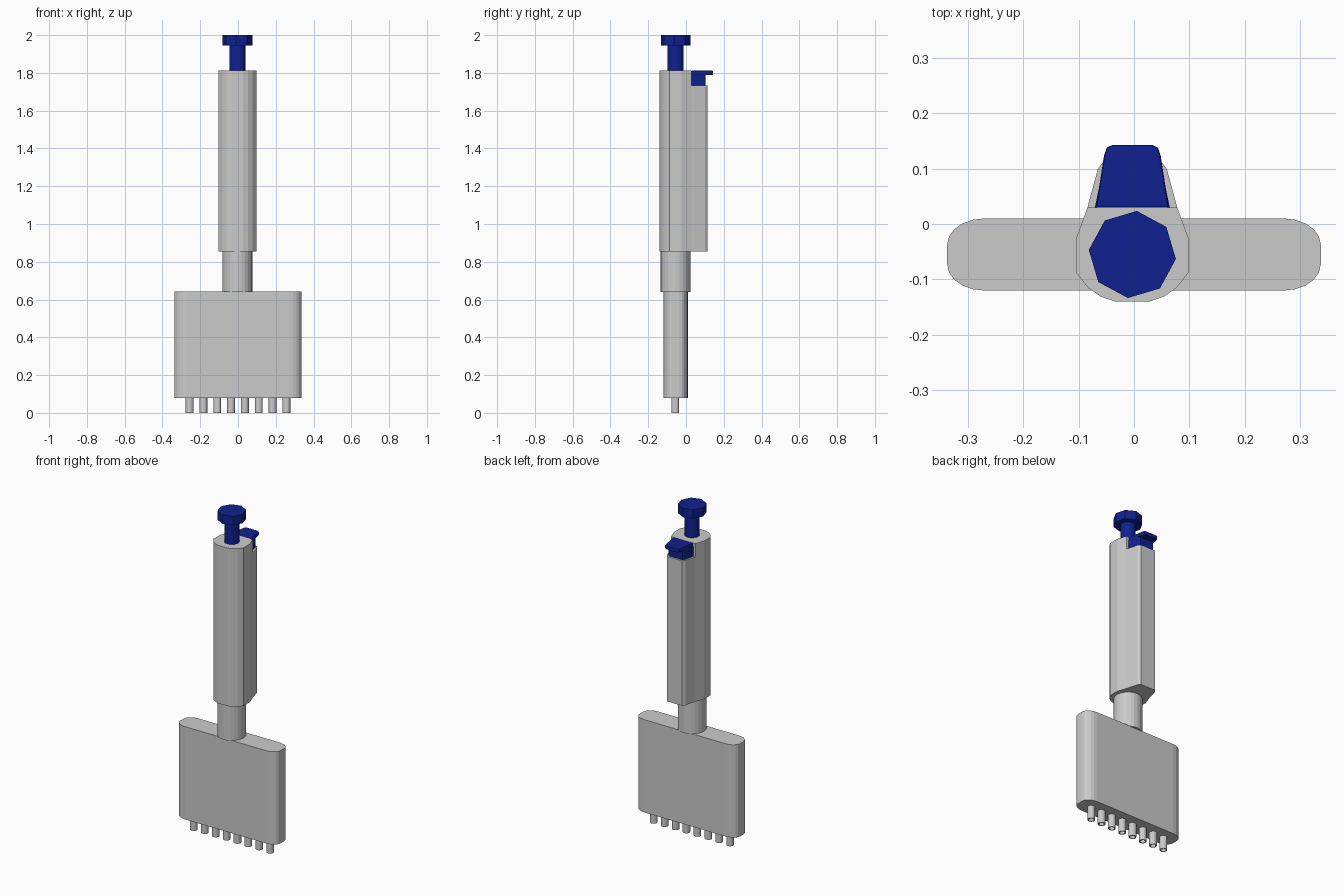
import bpy, bmesh
from math import sin, cos, pi, radians

if "Cube" in bpy.data.objects:
    bpy.data.objects.remove(bpy.data.objects["Cube"])

CX, CY = -0.003, -0.055      # axis of handle and plunger


def material(name, color):
    m = bpy.data.materials.new(name)
    m.diffuse_color = color
    m.use_nodes = True
    m.node_tree.nodes["Principled BSDF"].inputs["Base Color"].default_value = m.diffuse_color
    return m


BLUE = material("blue_plastic", (0.005, 0.015, 0.28, 1))


def finish(name, bm, mat=None):
    bmesh.ops.recalc_face_normals(bm, faces=bm.faces)
    me = bpy.data.meshes.new(name)
    bm.to_mesh(me)
    bm.free()
    ob = bpy.data.objects.new(name, me)
    bpy.context.collection.objects.link(ob)
    if mat:
        me.materials.append(mat)
    return ob


def prism(name, pts, z0, z1, mat=None):
    """Extrude a closed xy outline from z0 to z1."""
    bm = bmesh.new()
    face = bm.faces.new([bm.verts.new((x, y, z0)) for x, y in pts])
    ext = bmesh.ops.extrude_face_region(bm, geom=[face])
    for v in ext["geom"]:
        if isinstance(v, bmesh.types.BMVert):
            v.co.z = z1
    return finish(name, bm, mat)


def circle(r, n, x=CX, y=CY, start=0.0):
    return [(x + r * cos(start + 2 * pi * i / n), y + r * sin(start + 2 * pi * i / n))
            for i in range(n)]


def mirrored(half, cx=CX):
    """Right half outline (front to back) completed with its left half."""
    return [(cx + x, y) for x, y in half] + [(cx - x, y) for x, y in reversed(half)]


def lathe(name, profile, n, x, y):
    """Closed ring surface from (radius, z) points, capped at both ends."""
    bm = bmesh.new()
    rings = [[bm.verts.new((px, py, z)) for px, py in circle(r, n, x, y)]
             for r, z in profile]
    for a, b in zip(rings, rings[1:]):
        for i in range(n):
            j = (i + 1) % n
            bm.faces.new((a[i], a[j], b[j], b[i]))
    bm.faces.new(rings[0])
    bm.faces.new(rings[-1])
    return finish(name, bm)


# Wide lower housing with elliptical corners
quarter = [(0.27 + 0.067 * cos(i * pi / 10), 0.018 + 0.047 * sin(i * pi / 10))
           for i in range(6)]
half = [(x, CY - y) for x, y in reversed(quarter)] + [(x, CY + y) for x, y in quarter]
prism("manifold_housing", mirrored(half, 0), 0.08, 0.642)

# Row of eight hollow nozzles
for i in range(8):
    lathe(f"nozzle_{i + 1}", [(0.021, 0.082), (0.021, 0), (0.015, 0), (0.015, 0.078)],
          16, (i - 3.5) * 0.0732, CY - 0.002)

# Neck between housing and handle
prism("neck", circle(0.079, 24), 0.64, 0.856)

# Handle, with the upper back cut away for the ejector button
handle_half = [(0.03, -0.14), (0.057, -0.131), (0.08, -0.115), (0.101, -0.088),
               (0.101, -0.025), (0.081, 0.03), (0.062, 0.1), (0.05, 0.115)]
handle = prism("handle", mirrored(handle_half), 0.854, 1.812)
cutter = prism("handle_cutter", [(-0.2, 0.03), (0.2, 0.03), (0.2, 0.3), (-0.2, 0.3)],
               1.732, 1.9)
cutter.hide_render = True
cut = handle.modifiers.new("back_notch", "BOOLEAN")
cut.operation = "DIFFERENCE"
cut.solver = "EXACT"
cut.object = cutter
bpy.context.view_layer.objects.active = handle
bpy.ops.object.modifier_apply(modifier="back_notch")
bpy.data.objects.remove(cutter)

# Ejector button: block plus overhanging thumb plate
prism("ejector_block", mirrored([(0.068, 0.028), (0.054, 0.095), (0.045, 0.104)]),
      1.73, 1.792, BLUE)
plate = prism("ejector_plate", mirrored([(0.066, 0.028), (0.051, 0.124), (0.046, 0.138),
                                         (0.035, 0.143)]), 1.788, 1.812, BLUE)
bev = plate.modifiers.new("soft_edges", "BEVEL")
bev.width = 0.005
bev.segments = 2
bev.limit_method = "ANGLE"
bev.angle_limit = radians(60)

# Plunger stem and octagonal cap
prism("plunger_stem", circle(0.042, 16), 1.80, 1.95, BLUE)
prism("plunger_cap", circle(0.079, 8, start=radians(-6)), 1.946, 2.0, BLUE)
